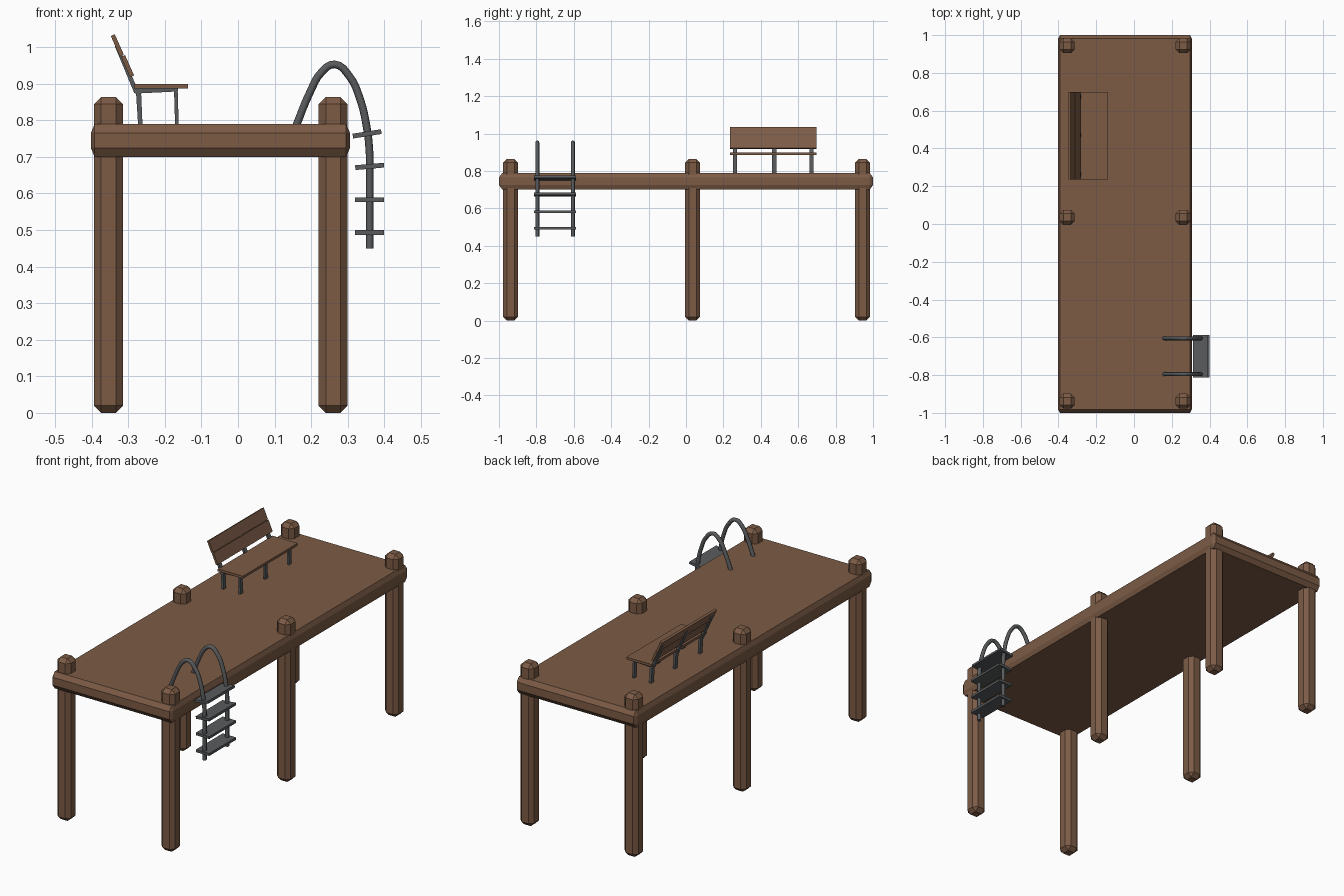
import bpy, bmesh, math
from mathutils import Matrix

if "Cube" in bpy.data.objects:
    bpy.data.objects.remove(bpy.data.objects["Cube"])


def material(name, rgb):
    m = bpy.data.materials.new(name)
    m.diffuse_color = (*rgb, 1)
    m.use_nodes = True
    m.node_tree.nodes["Principled BSDF"].inputs["Base Color"].default_value = m.diffuse_color
    return m


WOOD = material("wood", (0.2, 0.105, 0.06))
METAL = material("metal", (0.1, 0.105, 0.11))


def finish(name, bm, mat):
    bmesh.ops.recalc_face_normals(bm, faces=bm.faces)
    me = bpy.data.meshes.new(name)
    bm.to_mesh(me)
    bm.free()
    me.materials.append(mat)
    ob = bpy.data.objects.new(name, me)
    bpy.context.collection.objects.link(ob)
    return ob


def chamfer_box(name, lo, hi, c, mat):
    """Box with all edges chamfered by c = (cx, cy, cz)."""
    bm = bmesh.new()
    for i in range(8):
        side = [(i >> k) & 1 for k in range(3)]
        for keep in range(3):
            p = []
            for k in range(3):
                inset = 0 if k == keep else c[k]
                p.append(hi[k] - inset if side[k] else lo[k] + inset)
            bm.verts.new(p)
    bmesh.ops.convex_hull(bm, input=bm.verts)
    bmesh.ops.dissolve_limit(bm, angle_limit=0.01, verts=bm.verts, edges=bm.edges)
    return finish(name, bm, mat)


def board(name, center, size, tilt, mat):
    """Plain box tilted about the y axis (degrees)."""
    bm = bmesh.new()
    bmesh.ops.create_cube(bm, size=1, matrix=Matrix.Diagonal((*size, 1)))
    bmesh.ops.transform(bm, verts=bm.verts, matrix=Matrix.Translation(center)
                        @ Matrix.Rotation(math.radians(tilt), 4, 'Y'))
    return finish(name, bm, mat)


def extrude_xz(name, pts, y0, y1, mat):
    """Side profile extruded along y."""
    bm = bmesh.new()
    face = bm.faces.new([bm.verts.new((x, y0, z)) for x, z in pts])
    ext = bmesh.ops.extrude_face_region(bm, geom=[face])
    verts = [v for v in ext["geom"] if isinstance(v, bmesh.types.BMVert)]
    bmesh.ops.translate(bm, verts=verts, vec=(0, y1 - y0, 0))
    return finish(name, bm, mat)


# Deck and posts
chamfer_box("deck", (-0.402, -1, 0.70), (0.306, 1, 0.79), (0.01, 0.018, 0.024), WOOD)
for x in (-0.354, 0.26):
    for y in (-0.938, 0.035, 0.944):
        chamfer_box("post", (x - 0.04, y - 0.04, 0), (x + 0.04, y + 0.04, 0.864),
                    (0.02, 0.02, 0.02), WOOD)

# Bench planks
board("bench_seat", (-0.211, 0.467, 0.893), (0.148, 0.462, 0.013), 0, WOOD)
board("bench_lower_slat", (-0.302, 0.467, 0.948), (0.012, 0.462, 0.061), -24, WOOD)
board("bench_upper_slat", (-0.330, 0.467, 1.005), (0.012, 0.462, 0.061), -24, WOOD)

# Bench frames
for y in (0.263, 0.472, 0.672):
    a, b = y - 0.011, y + 0.011
    extrude_xz("bench_back_leg", [(-0.273, 0.785), (-0.261, 0.785), (-0.265, 0.878),
                                  (-0.279, 0.878)], a, b, METAL)
    extrude_xz("bench_front_leg", [(-0.172, 0.785), (-0.162, 0.785), (-0.165, 0.885),
                                   (-0.175, 0.885)], a, b, METAL)
    extrude_xz("bench_seat_rail", [(-0.283, 0.887), (-0.164, 0.887), (-0.164, 0.879),
                                   (-0.282, 0.873)], a, b, METAL)
    extrude_xz("bench_back_support", [(-0.283, 0.873), (-0.275, 0.887), (-0.327, 1.003),
                                      (-0.337, 1.003)], a, b, METAL)

# Ladder rails
PATH = [(0.157, 0.78), (0.197, 0.877), (0.228, 0.931), (0.264, 0.953), (0.305, 0.92),
        (0.333, 0.86), (0.351, 0.787), (0.36, 0.705), (0.36, 0.66), (0.36, 0.45)]
for y in (-0.795, -0.605):
    cu = bpy.data.curves.new("ladder_rail", 'CURVE')
    cu.dimensions = '3D'
    cu.bevel_depth = 0.0105
    cu.bevel_resolution = 2
    cu.resolution_u = 4
    cu.use_fill_caps = True
    sp = cu.splines.new('BEZIER')
    sp.bezier_points.add(len(PATH) - 1)
    for bp, (x, z) in zip(sp.bezier_points, PATH):
        bp.co = (x, y, z)
        bp.handle_left_type = bp.handle_right_type = 'AUTO'
    cu.materials.append(METAL)
    bpy.context.collection.objects.link(bpy.data.objects.new("ladder_rail", cu))

# Ladder steps
for x, z, tilt in ((0.36, 0.493, 0), (0.36, 0.583, 0), (0.36, 0.674, -5), (0.353, 0.763, -9)):
    board("ladder_step", (x, -0.7, z), (0.079, 0.226, 0.013), tilt, METAL)
